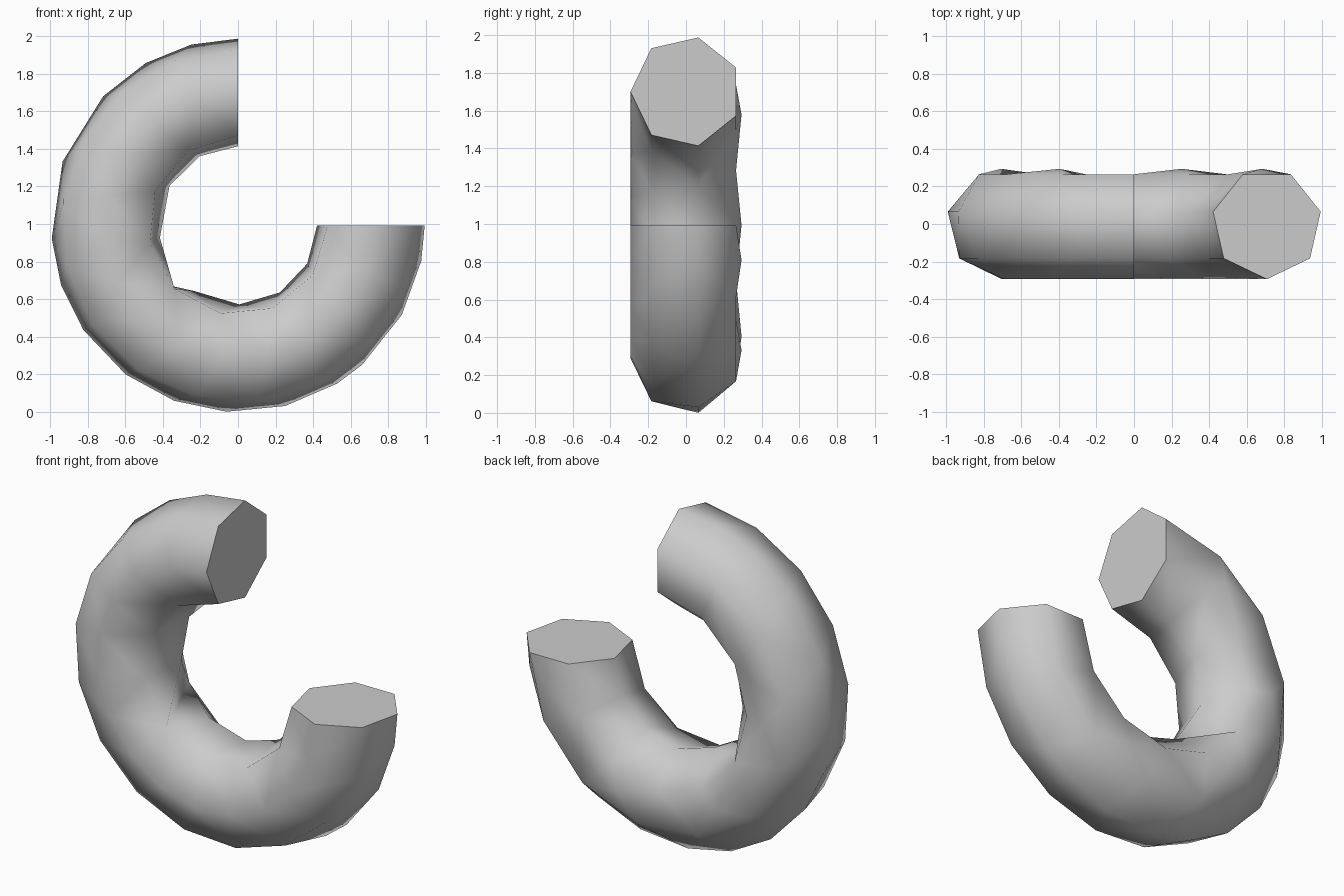
import bpy, bmesh
from math import sin, cos, radians
from mathutils import Vector
from mathutils.geometry import delaunay_2d_cdt

if "Cube" in bpy.data.objects:
    bpy.data.objects.remove(bpy.data.objects["Cube"])

R, r = 0.708, 0.294          # ring radius, tube radius
STEP = 360 / 7               # seven-sided tube section


def even(n):
    return [90 + 270 * i / n for i in range(n + 1)]


# Sweep angles of the points along each lengthwise row of the tube
outer = [90, 104.5, 119.6, 136.2, 160, 184, 198.6, 214, 233, 250, 266.5,
         284.6, 302, 311.7, 331.4, 349, 360]
inner = [90, 119, 150, 189, 236, 271, 302, 331, 360]
rows = [even(14), even(13), outer, even(10), even(9), inner, even(8), even(14)]

# Points in unrolled (sweep, section) space; the back has extra crest points
params = [(a, -90 + STEP * k) for k, row in enumerate(rows) for a in row]
params += [(a, 90) for a in (124, 180, 236, 291, 345)]
flat = [Vector((radians(a) * R, radians(p) * r)) for a, p in params]
pts, _, tris, *_ = delaunay_2d_cdt(flat, [], [], 0, 1e-5)

# Roll the triangulated sheet onto the open ring
bm = bmesh.new()
verts = []
for q in pts:
    a, p = q.x / R, q.y / r
    d = R + r * cos(p)
    verts.append(bm.verts.new((d * cos(a), r * sin(p), 1 + d * sin(a))))
for t in tris:
    bm.faces.new([verts[i] for i in t])
bmesh.ops.remove_doubles(bm, verts=bm.verts[:], dist=1e-4)
for f in bm.faces:
    f.smooth = True

# Flat end caps with crisp rims
rim = [e for e in bm.edges if e.is_boundary]
for e in rim:
    e.smooth = False
bmesh.ops.holes_fill(bm, edges=rim, sides=0)
bmesh.ops.recalc_face_normals(bm, faces=bm.faces[:])

# Stand on the ground
low = min(v.co.z for v in bm.verts)
bmesh.ops.translate(bm, verts=bm.verts[:], vec=(0, 0, -low))

mesh = bpy.data.meshes.new("open_ring_tube")
bm.to_mesh(mesh)
bm.free()
bpy.context.collection.objects.link(bpy.data.objects.new("open_ring_tube", mesh))
